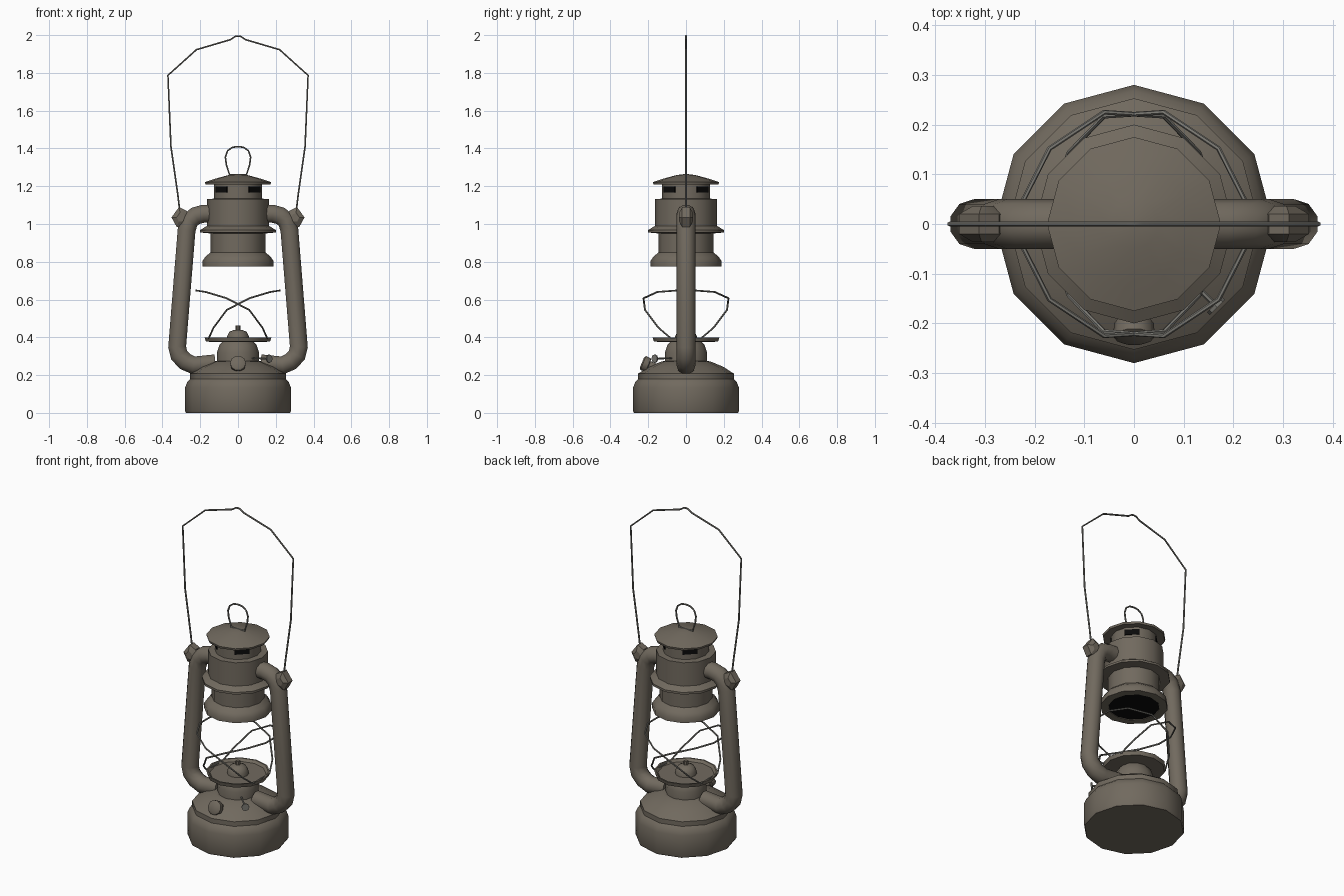
import bpy, bmesh, math
from mathutils import Vector, Matrix

if "Cube" in bpy.data.objects:
    bpy.data.objects.remove(bpy.data.objects["Cube"])


def material(name, rgb):
    m = bpy.data.materials.new(name)
    m.diffuse_color = (*rgb, 1)
    m.use_nodes = True
    m.node_tree.nodes["Principled BSDF"].inputs["Base Color"].default_value = m.diffuse_color
    return m


BODY = material("aged bronze paint", (0.165, 0.143, 0.113))
WIRE = material("grey wire", (0.2, 0.195, 0.175))
BLACK = material("dark opening", (0.003, 0.003, 0.003))


def finish(ob, mat, angle=42):
    ob.data.materials.clear()
    ob.data.materials.append(mat)
    bpy.ops.object.select_all(action='DESELECT')
    ob.select_set(True)
    bpy.context.view_layer.objects.active = ob
    bpy.ops.object.shade_smooth_by_angle(angle=math.radians(angle))
    return ob


def from_bmesh(name, bm, mat, angle=42):
    bmesh.ops.recalc_face_normals(bm, faces=bm.faces)
    me = bpy.data.meshes.new(name)
    bm.to_mesh(me)
    bm.free()
    ob = bpy.data.objects.new(name, me)
    bpy.context.collection.objects.link(ob)
    return finish(ob, mat, angle)


def lathe(name, profile, mat=BODY, sides=12, matrix=None, angle=42):
    """Spin (radius, z) points round z, with flat end caps."""
    bm = bmesh.new()
    rings = [[bm.verts.new((r * math.cos(2 * math.pi * i / sides),
                            r * math.sin(2 * math.pi * i / sides), z))
              for i in range(sides)] for r, z in profile]
    for a, b in zip(rings, rings[1:]):
        for i in range(sides):
            j = (i + 1) % sides
            bm.faces.new((a[i], a[j], b[j], b[i]))
    bm.faces.new(rings[0])
    bm.faces.new(rings[-1])
    if matrix:
        bm.transform(matrix)
    return from_bmesh(name, bm, mat, angle)


def tube(name, points, radius, mat=WIRE, closed=False, res=1):
    """Round tube along a list of points."""
    cu = bpy.data.curves.new(name, 'CURVE')
    cu.dimensions = '3D'
    cu.bevel_depth = radius
    cu.bevel_resolution = res
    cu.use_fill_caps = True
    sp = cu.splines.new('POLY')
    sp.points.add(len(points) - 1)
    for p, co in zip(sp.points, points):
        p.co = (*co, 1)
    sp.use_cyclic_u = closed
    ob = bpy.data.objects.new(name, cu)
    bpy.context.collection.objects.link(ob)
    bpy.ops.object.select_all(action='DESELECT')
    ob.select_set(True)
    bpy.context.view_layer.objects.active = ob
    bpy.ops.object.convert(target='MESH')
    return finish(bpy.context.object, mat, 50)


def aimed(origin, direction):
    """Matrix that puts local z along a direction."""
    q = Vector(direction).to_track_quat('Z', 'Y')
    return Matrix.Translation(origin) @ q.to_matrix().to_4x4()


# Fuel tank
lathe("fuel_tank", [(0.275, 0), (0.28, 0.01), (0.28, 0.135), (0.268, 0.165), (0.253, 0.18),
                    (0.253, 0.208), (0.2, 0.243), (0.13, 0.272), (0.11, 0.275)])

# Burner: neck, dished plate, dome and wick tube
lathe("burner_neck", [(0.112, 0.26), (0.112, 0.32), (0.098, 0.36), (0.075, 0.385)])
lathe("burner_plate", [(0.08, 0.375), (0.17, 0.377), (0.177, 0.4), (0.168, 0.4), (0.155, 0.386),
                       (0.06, 0.386)])
lathe("burner_dome", [(0.06, 0.38), (0.058, 0.405), (0.045, 0.43), (0.02, 0.44)])
lathe("wick_tube", [(0.013, 0.43), (0.013, 0.462)], sides=8)

# Filler cap on the sloping front of the tank
lathe("filler_cap", [(0.025, -0.04), (0.025, 0.012), (0.04, 0.016), (0.042, 0.045), (0.03, 0.052)],
      sides=10, matrix=aimed((0, -0.185, 0.247), (0, -0.85, 0.35)))

# Wick adjuster: diagonal shaft and small wheel
tube("wick_shaft", [(0.06, -0.06, 0.29), (0.165, -0.165, 0.287)], 0.005)
lathe("wick_wheel", [(0.022, -0.004), (0.022, 0.004)], WIRE, 8,
      aimed((0.165, -0.165, 0.287), (1, -1, 0)))

# Chimney body with flared foot and flange
lathe("chimney", [(0.14, 0.785), (0.142, 0.776), (0.187, 0.776), (0.187, 0.805), (0.172, 0.828),
                  (0.145, 0.85), (0.145, 0.95), (0.2, 0.955), (0.2, 0.968), (0.165, 0.99),
                  (0.165, 1.132), (0.128, 1.134), (0.128, 1.215)])
lathe("chimney_opening", [(0.141, 0.779), (0.141, 0.786)], BLACK)
lathe("chimney_cap", [(0.12, 1.213), (0.172, 1.21), (0.175, 1.222), (0.12, 1.24), (0.05, 1.259),
                      (0.01, 1.264)])

# Vent slots on the four diagonal faces
for k in range(4):
    a = math.radians(45 + 90 * k)
    bm = bmesh.new()
    bmesh.ops.create_cube(bm, size=1)
    bm.transform(Matrix.Rotation(a, 4, 'Z') @ Matrix.Translation((0.124, 0, 1.182))
                 @ Matrix.Diagonal((0.006, 0.082, 0.033, 1)))
    from_bmesh(f"vent_slot_{k + 1}", bm, BLACK)

# Lifting ring on the cap
ring = [(0.045, 1.262), (0.062, 1.315), (0.067, 1.355), (0.055, 1.388), (0.03, 1.406)]
tube("lifting_ring", [(x, 0, z) for x, z in ring]
     + [(0, 0, 1.41)] + [(-x, 0, z) for x, z in reversed(ring)], 0.005, closed=True)

# Side air tubes, bail lugs and crossing guard wires, one per side
arm = [(0.1, 1.055), (0.185, 1.054), (0.225, 1.043), (0.255, 1.018), (0.272, 0.97), (0.322, 0.35),
       (0.312, 0.306), (0.28, 0.272), (0.235, 0.252), (0.12, 0.262)]
lug = [(0.352, 1.035), (0.312, 1.09), (0.272, 1.07), (0.255, 1.03), (0.285, 0.985), (0.325, 0.985)]
guard = [(0.155, 0.08, 0.395), (0.13, 0.145, 0.45), (0.06, 0.217, 0.545), (-0.06, 0.225, 0.607),
         (-0.17, 0.152, 0.64), (-0.222, 0.05, 0.648)]
for s, side in ((1, "right"), (-1, "left")):
    tube(f"air_tube_{side}", [(s * x, 0, z) for x, z in arm], 0.05, BODY, res=3)
    bm = bmesh.new()
    for y, k in ((-0.036, 0.45), (-0.02, 1), (0.02, 1), (0.036, 0.45)):
        for x, z in lug:
            bm.verts.new((s * (0.303 + (x - 0.303) * k), y, 1.035 + (z - 1.035) * k))
    bmesh.ops.convex_hull(bm, input=bm.verts)
    from_bmesh(f"bail_lug_{side}", bm, BODY, 25)
    loop = guard + [(x, -y, z) for x, y, z in reversed(guard)]
    tube(f"guard_wire_{side}", [(s * x, y, z) for x, y, z in loop], 0.005, closed=True)

# Carrying bail
bail = [(0.305, 1.04), (0.318, 1.15), (0.355, 1.41), (0.371, 1.787), (0.22, 1.923),
        (0.04, 1.976), (0.015, 1.993)]
tube("carrying_bail", [(x, 0, z) for x, z in bail]
     + [(0, 0, 1.995)] + [(-x, 0, z) for x, z in reversed(bail)], 0.005)
